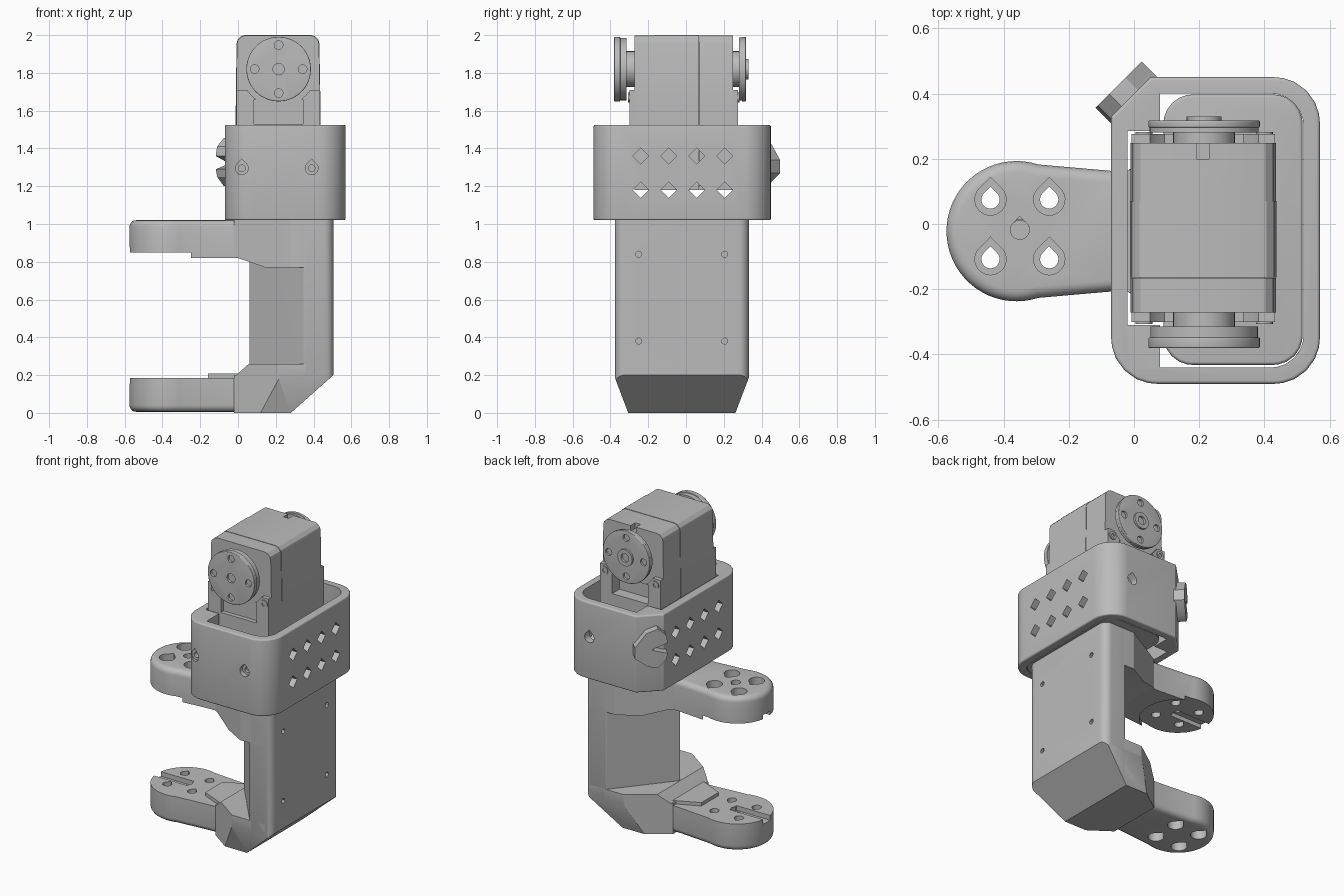
import bpy, bmesh, math
from mathutils import Vector

if "Cube" in bpy.data.objects:
    bpy.data.objects.remove(bpy.data.objects["Cube"])

grey = bpy.data.materials.new("light_grey")
grey.use_nodes = True
COLOR = (0.5, 0.5, 0.5, 1)
grey.diffuse_color = COLOR
grey.node_tree.nodes["Principled BSDF"].inputs["Base Color"].default_value = COLOR

MID = -0.022      # symmetry line of bracket in y
parts = []


# ---- 2D outlines ----
def rect(u0, u1, v0, v1):
    return [(u0, v0), (u1, v0), (u1, v1), (u0, v1)]


def circle(u, v, r, n=32, a0=0, a1=360):
    steps = n if a1 - a0 == 360 else n + 1
    angs = [math.radians(a0 + (a1 - a0) * i / n) for i in range(steps)]
    return [(u + r * math.cos(a), v + r * math.sin(a)) for a in angs]


def teardrop(u, v, r):
    return circle(u, v, r, 20, 135, 405) + [(u, v + r * 1.42)]


def diamond(u, v, r):
    return circle(u, v, r, 4)


def rounded(pts, radii, n=6):
    out = []
    for i, p in enumerate(pts):
        r = radii[i] if isinstance(radii, (list, tuple)) else radii
        p = Vector(p)
        if not r:
            out.append(tuple(p))
            continue
        a = (Vector(pts[i - 1]) - p).normalized()
        b = (Vector(pts[(i + 1) % len(pts)]) - p).normalized()
        half = a.angle(b) / 2
        s, e = p + a * r / math.tan(half), p + b * r / math.tan(half)
        c = p + (a + b).normalized() * r / math.sin(half)
        for k in range(n + 1):
            d = (s - c).lerp(e - c, k / n).normalized() * r
            out.append(tuple(c + d))
    return out


# ---- solids ----
def prism(name, pts, lo, hi, axis="z", lo_bevel=0, hi_bevel=0, keep=True):
    place = {"z": lambda u, v, w: (u, v, w), "y": lambda u, v, w: (u, w, v),
             "x": lambda u, v, w: (w, u, v)}[axis]
    bm = bmesh.new()
    rings = [[bm.verts.new(place(u, v, w)) for u, v in pts] for w in (lo, hi)]
    caps = [bm.faces.new(r) for r in rings]
    for i in range(len(pts)):
        bm.faces.new((rings[0][i - 1], rings[0][i], rings[1][i], rings[1][i - 1]))
    bmesh.ops.recalc_face_normals(bm, faces=bm.faces)
    for cap, size in zip(caps, (lo_bevel, hi_bevel)):
        if size:
            bmesh.ops.bevel(bm, geom=list(cap.edges), offset=size, segments=4,
                            profile=0.5, affect="EDGES", clamp_overlap=True)
    me = bpy.data.meshes.new(name)
    bm.to_mesh(me)
    bm.free()
    me.materials.append(grey)
    ob = bpy.data.objects.new(name, me)
    bpy.context.scene.collection.objects.link(ob)
    if keep:
        parts.append(ob)
    return ob


def cutter(pts, lo, hi, axis="z"):
    return prism("cutter", pts, lo, hi, axis, keep=False)


def cut(ob, cutters):
    for c in cutters:
        mod = ob.modifiers.new("cut", "BOOLEAN")
        mod.operation, mod.solver, mod.object = "DIFFERENCE", "EXACT", c
    bpy.context.view_layer.update()
    dg = bpy.context.evaluated_depsgraph_get()
    me = bpy.data.meshes.new_from_object(ob.evaluated_get(dg))
    ob.modifiers.clear()
    ob.data = me
    for c in cutters:
        bpy.data.objects.remove(c)


# ---- bracket column: wedge-shaped section and chamfered foot ----
def wedge_outline(nose, x1, nose_round, half=0.355):
    """Flat back at +x, sides to x1, then tapering to the nose points."""
    pts = [(0.505, MID - half), (0.505, MID + half), (x1, MID + half)]
    pts += [(x, MID + y) for x, y in nose] + [(x1, MID - half)]
    return rounded(pts, [0.05, 0.05, 0.02] + [nose_round] * len(nose) + [0.02])


def foot_cuts():
    slope = cutter([(0.28, 0), (0.505, 0.2), (0.7, 0.2), (0.7, -0.1), (0.28, -0.1)], -1, 1, "y")
    sides = [cutter([(MID + s * 0.356, 0.19), (MID + s * 0.28, -0.01), (MID + s * 0.28, -0.1),
                     (MID + s * 0.6, -0.1), (MID + s * 0.6, 0.19)], -0.5, 0.8, "x") for s in (-1, 1)]
    return [slope] + sides


def bolt_holes(z):
    return [cutter(circle(y, z, 0.016, 12), 0.44, 0.6, "x") for y in (-0.25, 0.205)]


column = prism("column", wedge_outline([(0.06, 0)], 0.35, 0), 0, 1.03)
cut(column, foot_cuts() + bolt_holes(0.38) + bolt_holes(0.84))

lower_block = prism("lower_block", wedge_outline([(-0.02, 0.185), (-0.02, -0.185)], 0.22, 0), 0, 0.26)
cut(lower_block, foot_cuts() + [cutter(
    [(-0.2, 0.2), (-0.01, 0.2), (0.06, 0.262), (0.06, 0.4), (-0.2, 0.4)], -1, 1, "y")])
upper_block = prism("upper_block", wedge_outline([(-0.02, 0.185), (-0.02, -0.185)], 0.28, 0), 0.77, 1.02)
cut(upper_block, bolt_holes(0.84) + [cutter(
    [(-0.2, 0.82), (0, 0.82), (0.15, 0.768), (0.15, 0.6), (-0.2, 0.6)], -1, 1, "y")])
prism("lower_rib", [(-0.16, MID - 0.09), (0.08, MID - 0.2), (0.08, MID + 0.2),
                    (-0.16, MID + 0.09)], 0.17, 0.208)

# ---- two arms with horn mounts ----
arm_outline = circle(-0.36, MID, 0.215, 36, 72, 288) + [
    (-0.07, MID - 0.185), (0.12, MID - 0.18), (0.12, MID + 0.18), (-0.07, MID + 0.185)]
BOLTS = [(x, y) for x in (-0.44, -0.26) for y in (-0.108, 0.075)]

upper_arm = prism("upper_arm", arm_outline, 0.82, 1.02, hi_bevel=0.035)
cut(upper_arm, [cutter(circle(-0.36, MID, 0.23, 40), 0.7, 0.848)]
    + [cutter(teardrop(x, y, 0.028), 0.7, 1.1) for x, y in BOLTS]
    + [cutter(teardrop(x, y, 0.048), 0.93, 1.1) for x, y in BOLTS]
    + [cutter(teardrop(-0.35, -0.018, 0.029), 0.7, 1.1),
       cutter(rect(-0.7, -0.33, MID - 0.035, MID + 0.035), 0.7, 0.875)])

lower_arm = prism("lower_arm", arm_outline, 0.006, 0.186, lo_bevel=0.035)
cut(lower_arm, [cutter(teardrop(x, y, 0.028), -0.1, 0.3) for x, y in BOLTS]
    + [cutter(teardrop(x, y, 0.048), -0.1, 0.1) for x, y in BOLTS]
    + [cutter(circle(-0.35, -0.018, 0.029), 0.1, 0.3),
       cutter(rect(-0.7, -0.33, MID - 0.035, MID + 0.035), 0.155, 0.3)])

# ---- open cup around the motor, with lattice holes ----
cup = prism("cup", rounded([(-0.07, -0.49), (0.57, -0.49), (0.57, 0.45), (0.05, 0.45),
                            (-0.07, 0.33)], [0.14, 0.14, 0.14, 0.01, 0.01]),
            1.02, 1.525, lo_bevel=0.014, hi_bevel=0.014)
cavity = rounded([(0.08, -0.44), (0.52, -0.44), (0.52, 0.4), (0.08, 0.4), (0.08, 0.285),
                  (-0.02, 0.285), (-0.02, -0.31), (0.08, -0.31)],
                 [0, 0.1, 0.1, 0, 0, 0, 0, 0])
cut(cup, [cutter(cavity, 0.9, 1.7)]
    + [cutter(diamond(y, z, 0.042), -0.2, 0.7, "x")
       for y in (-0.24, -0.092, 0.056, 0.205) for z in (1.18, 1.36)]
    + [cutter(teardrop(x, 1.295, 0.034), -0.6, -0.46, "y") for x in (0.02, 0.39)]
    + [cutter(circle(x, 1.295, 0.018, 16), -0.6, -0.35, "y") for x in (0.02, 0.39)]
    + [cutter(teardrop(0.39, 1.295, 0.034), 0.35, 0.6, "y")])
prism("cup_floor", rounded(rect(0.09, 0.517, -0.432, 0.397), 0.09), 1.02, 1.12, hi_bevel=0.01)


# ---- cable hook on the clipped corner ----
def hook(name, outline):
    ob = prism(name, outline, -0.035, 0.038, "y")
    ob.location = (-0.02, 0.4, 1.33)
    ob.rotation_euler.z = math.radians(45)


hook("hook_upper", [(-0.1, 0.03), (-0.09, 0.08), (-0.04, 0.125), (0.03, 0.1), (0.1, 0.01),
                    (0.1, -0.03), (0, -0.01)])
hook("hook_lower", [(-0.1, -0.04), (-0.09, -0.08), (-0.04, -0.13), (0.02, -0.12),
                    (0.1, -0.06), (0.1, -0.03), (0, -0.01)])

# ---- motor body in three sections ----
HX, HZ = 0.215, 1.82     # output axis


def body_outline(grow):
    return rounded([(-0.01 - grow, 1.18), (0.435 + grow, 1.18), (0.435 + grow, 1.62),
                    (0.428 + grow, 1.998 + grow), (-0.005 - grow, 1.998 + grow),
                    (-0.01 - grow, 1.62)], [0, 0, 0, 0.045, 0.045, 0], 3)


prism("motor_front", body_outline(0), -0.272, -0.165, "y")
prism("motor_middle", body_outline(0.002), -0.164, 0.07, "y")
prism("motor_core", rect(0.02, 0.4, 1.2, 1.96), -0.2, 0.1, "y")
motor_back = prism("motor_back", body_outline(0), 0.071, 0.248, "y")
cut(motor_back, [cutter(rect(0.192, 0.23, 1.96, 2.1), 0.2, 0.3, "y"),
                 cutter(rect(0.085, 0.345, 1.53, 1.64), 0.2, 0.3, "y")])

# ---- end plates, horns and screws on both ends ----
ENDS = {"front": (-1, -0.272, 0.315, 0.35, 0.38, 0.165),
        "back": (1, 0.248, 0.28, 0.298, 0.317, 0.167)}
for end, (s, face, d0, d1, d2, inner_r) in ENDS.items():
    def span(a, b):
        return sorted((s * a, s * b))
    base = abs(face)
    plate = prism(end + "_plate", rect(-0.008, 0.433, 1.19, 1.71), *span(base - 0.01, base + 0.028), "y")
    cut(plate, [cutter(circle(HX, HZ, 0.2, 40), *span(base - 0.1, base + 0.2), "y"),
                cutter(rect(0.085, 0.345, 1.53, 1.66), *span(base - 0.1, base + 0.2), "y")])
    for x in (0.03, 0.4):
        screw = prism(end + "_screw", circle(x, 1.67, 0.026, 16), *span(base, base + 0.034), "y")
        cut(screw, [cutter(circle(x, 1.67, 0.013, 6), *span(base + 0.02, base + 0.1), "y")])
    prism(end + "_hub", circle(HX, HZ, 0.095), *span(base - 0.02, d0 + 0.01), "y")
    prism(end + "_horn_rim", circle(HX, HZ, inner_r, 48), *span(d0, d1), "y")
    horn = prism(end + "_horn", circle(HX, HZ, 0.171, 48), *span(d1 - 0.002, d2), "y",
                 0.004, 0.004)
    cut(horn, [cutter(circle(HX + 0.127 * math.cos(a), HZ + 0.127 * math.sin(a), 0.023, 16),
                      *span(d2 - 0.014, d2 + 0.1), "y")
               for a in (i * math.pi / 2 for i in range(4))]
        + [cutter(circle(HX, HZ, 0.03, 20), *span(d2 - 0.014, d2 + 0.1), "y")])
cap = prism("back_horn_cap", circle(HX, HZ, 0.054, 24), 0.3, 0.33, "y")
cut(cap, [cutter(circle(HX, HZ, 0.028, 16), 0.315, 0.4, "y")])

# ---- shading ----
bpy.ops.object.select_all(action="DESELECT")
for ob in parts:
    ob.select_set(True)
bpy.context.view_layer.objects.active = parts[0]
bpy.ops.object.shade_smooth_by_angle(angle=math.radians(30))
